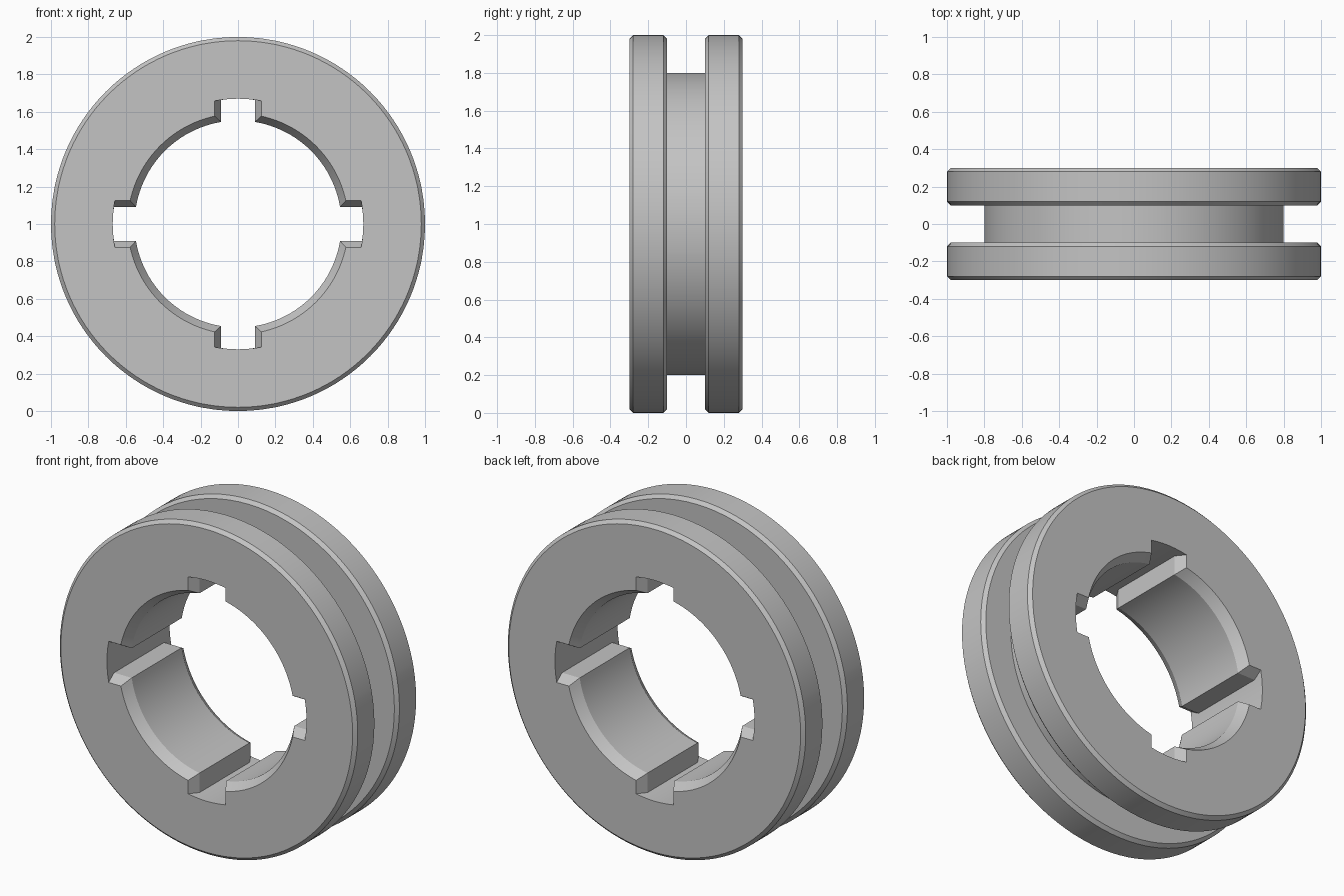
import bpy, bmesh
from math import sin, cos, asin, pi, radians

cube = bpy.data.objects.get("Cube")
if cube:
    bpy.data.objects.remove(cube, do_unlink=True)

HALF = 0.3            # half the ring's thickness
RIM, GROOVE = 1.0, 0.8
GROOVE_HALF = 0.1
RIM_BEVEL = 0.02
SLOT_R = 0.67
BORE_BEVEL = 0.06     # depth of the bevel on bore and slots
WIDE = (0.59, 0.125)  # bore radius and slot half width at the faces
NARROW = (0.553, 0.09)  # the same inside the bore
SLOT_STEPS, BORE_STEPS = 6, 24


def bore_outline(bore, half_width):
    """Polar points of a round bore with four keyway slots."""
    slot_a = asin(half_width / SLOT_R)
    bore_a = asin(half_width / bore)
    pts = []
    for quarter in range(4):
        base = quarter * pi / 2
        for i in range(SLOT_STEPS + 1):
            pts.append((SLOT_R, base - slot_a + 2 * slot_a * i / SLOT_STEPS))
        span = pi / 2 - 2 * bore_a
        for i in range(BORE_STEPS + 1):
            pts.append((bore, base + bore_a + span * i / BORE_STEPS))
    return pts


wide, narrow = bore_outline(*WIDE), bore_outline(*NARROW)

# Outer profile of the front flange, mirrored for the back flange
flange = [(RIM - RIM_BEVEL, -HALF), (RIM, -HALF + RIM_BEVEL),
          (RIM, -GROOVE_HALF - RIM_BEVEL), (RIM - RIM_BEVEL, -GROOVE_HALF),
          (GROOVE, -GROOVE_HALF)]
profile = flange + [(r, -y) for r, y in reversed(flange)]

# Closed loop of rings: outside front to back, then bore back to front
rings = [([(r, a) for _, a in wide], y) for r, y in profile]
rings += [(wide, HALF), (narrow, HALF - BORE_BEVEL),
          (narrow, -HALF + BORE_BEVEL), (wide, -HALF)]

bm = bmesh.new()
loops = [[bm.verts.new((r * cos(a), y, 1 + r * sin(a))) for r, a in pts]
         for pts, y in rings]
count = len(wide)
for k, loop in enumerate(loops):
    following = loops[(k + 1) % len(loops)]
    for i in range(count):
        j = (i + 1) % count
        bm.faces.new((loop[i], loop[j], following[j], following[i]))
bmesh.ops.recalc_face_normals(bm, faces=bm.faces)
mesh = bpy.data.meshes.new("grooved_ring")
bm.to_mesh(mesh)
bm.free()

# Single grey material
grey = bpy.data.materials.new("light_grey")
grey.use_nodes = True
colour = (0.55, 0.55, 0.55, 1)
grey.diffuse_color = colour
grey.node_tree.nodes["Principled BSDF"].inputs["Base Color"].default_value = colour
mesh.materials.append(grey)

ring = bpy.data.objects.new("grooved_ring", mesh)
bpy.context.collection.objects.link(ring)
bpy.ops.object.select_all(action='DESELECT')
ring.select_set(True)
bpy.context.view_layer.objects.active = ring
bpy.ops.object.shade_smooth_by_angle(angle=radians(20))
